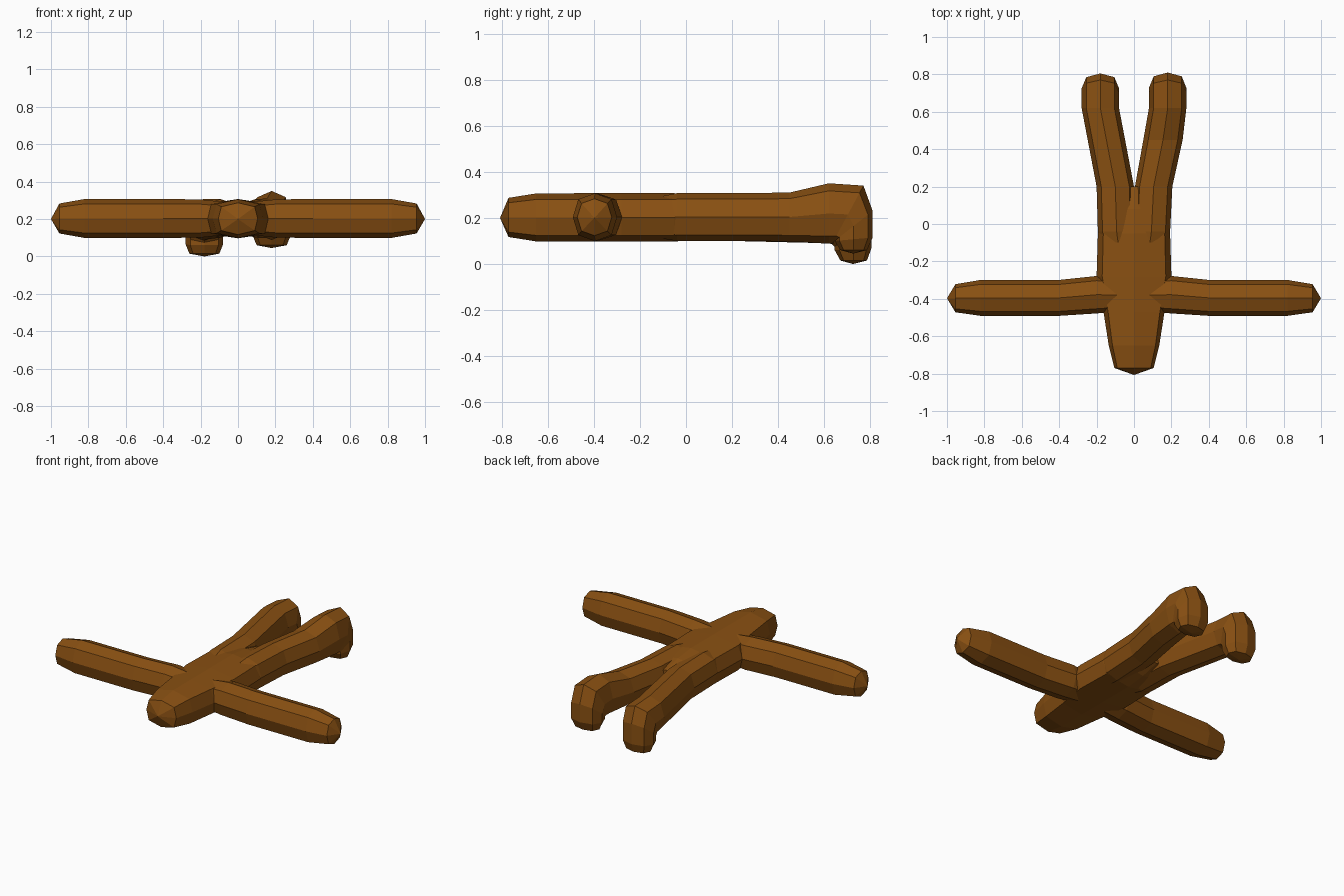
import bpy, bmesh
from mathutils import Vector

if "Cube" in bpy.data.objects:
    bpy.data.objects.remove(bpy.data.objects["Cube"])

brown = bpy.data.materials.new("brown")
brown.diffuse_color = (0.25, 0.08, 0.006, 1)
brown.use_nodes = True
brown.node_tree.nodes["Principled BSDF"].inputs["Base Color"].default_value = brown.diffuse_color


def loft(name, rings, start=None, end=None, diag=0.75):
    """Skin eight-sided rings (centre, u, v); start/end are optional pole points."""
    bm = bmesh.new()
    unit = [(1, 0), (diag, .75), (0, 1), (-diag, .75),
            (-1, 0), (-diag, -.75), (0, -1), (diag, -.75)]
    loops = [[bm.verts.new(Vector(c) + Vector(u) * a + Vector(v) * b) for a, b in unit]
             for c, u, v in rings]
    for r, s in zip(loops, loops[1:]):
        for i in range(8):
            j = (i + 1) % 8
            bm.faces.new((r[i], r[j], s[j], s[i]))
    for pole, r in ((start, loops[0]), (end, loops[-1])):
        if pole:
            p = bm.verts.new(pole)
            for i in range(8):
                bm.faces.new((r[i], r[(i + 1) % 8], p))
        else:
            bm.faces.new(r)
    bmesh.ops.recalc_face_normals(bm, faces=bm.faces)
    me = bpy.data.meshes.new(name)
    bm.to_mesh(me)
    bm.free()
    me.materials.append(brown)
    ob = bpy.data.objects.new(name, me)
    bpy.context.collection.objects.link(ob)
    return ob


# head and torso: y, half width, half height
body = [(-.77, .105, .085), (-.65, .135, .104), (-.47, .163, .105), (-.28, .2, .105),
        (-.05, .193, .105), (.08, .15, .09), (.2, .06, .06)]
loft("head_and_torso", [((0, y, .202), (w, 0, 0), (0, 0, h)) for y, w, h in body],
     start=(0, -.807, .2), diag=.85)

# arms: x, y centre, half depth, half height
arm = [(0, -.38, .08, .08), (.2, -.378, .1, .102), (.4, -.395, .096, .104),
       (.82, -.395, .096, .104), (.955, -.397, .075, .08)]
for side, name in ((1, "right_arm"), (-1, "left_arm")):
    loft(name, [((side * x, y, .203), (0, d, 0), (0, 0, h)) for x, y, d, h in arm],
         end=(side, -.397, .2))


# legs with down-turned feet: x centre, half width, lower (y, z), upper (y, z)
def leg(name, sections, pole):
    rings = []
    for x, w, (y0, z0), (y1, z1) in sections:
        rings.append(((x, (y0 + y1) / 2, (z0 + z1) / 2), (w, 0, 0),
                      (0, (y1 - y0) / 2, (z1 - z0) / 2)))
    loft(name, rings, end=pole)


leg("right_leg", [
    (.085, .1, (-.1, .11), (-.1, .295)),
    (.093, .1, (-.04, .1), (-.04, .307)),
    (.105, .1, (.2, .1), (.2, .307)),
    (.155, .105, (.45, .098), (.45, .31)),
    (.18, .1, (.62, .088), (.62, .35)),
    (.18, .1, (.635, .09), (.77, .34)),
    (.18, .1, (.645, .1), (.81, .23)),
    (.18, .1, (.645, .1), (.81, .115)),
    (.18, .08, (.67, .06), (.785, .06))], (.18, .725, .045))
leg("left_leg", [
    (-.085, .1, (-.1, .11), (-.1, .295)),
    (-.093, .1, (-.04, .1), (-.04, .307)),
    (-.1, .1, (.2, .1), (.2, .307)),
    (-.18, .1, (.62, .09), (.62, .308)),
    (-.18, .1, (.635, .085), (.77, .3)),
    (-.18, .1, (.645, .075), (.805, .2)),
    (-.18, .1, (.645, .06), (.805, .07)),
    (-.18, .08, (.67, .015), (.785, .015))], (-.18, .725, 0))
